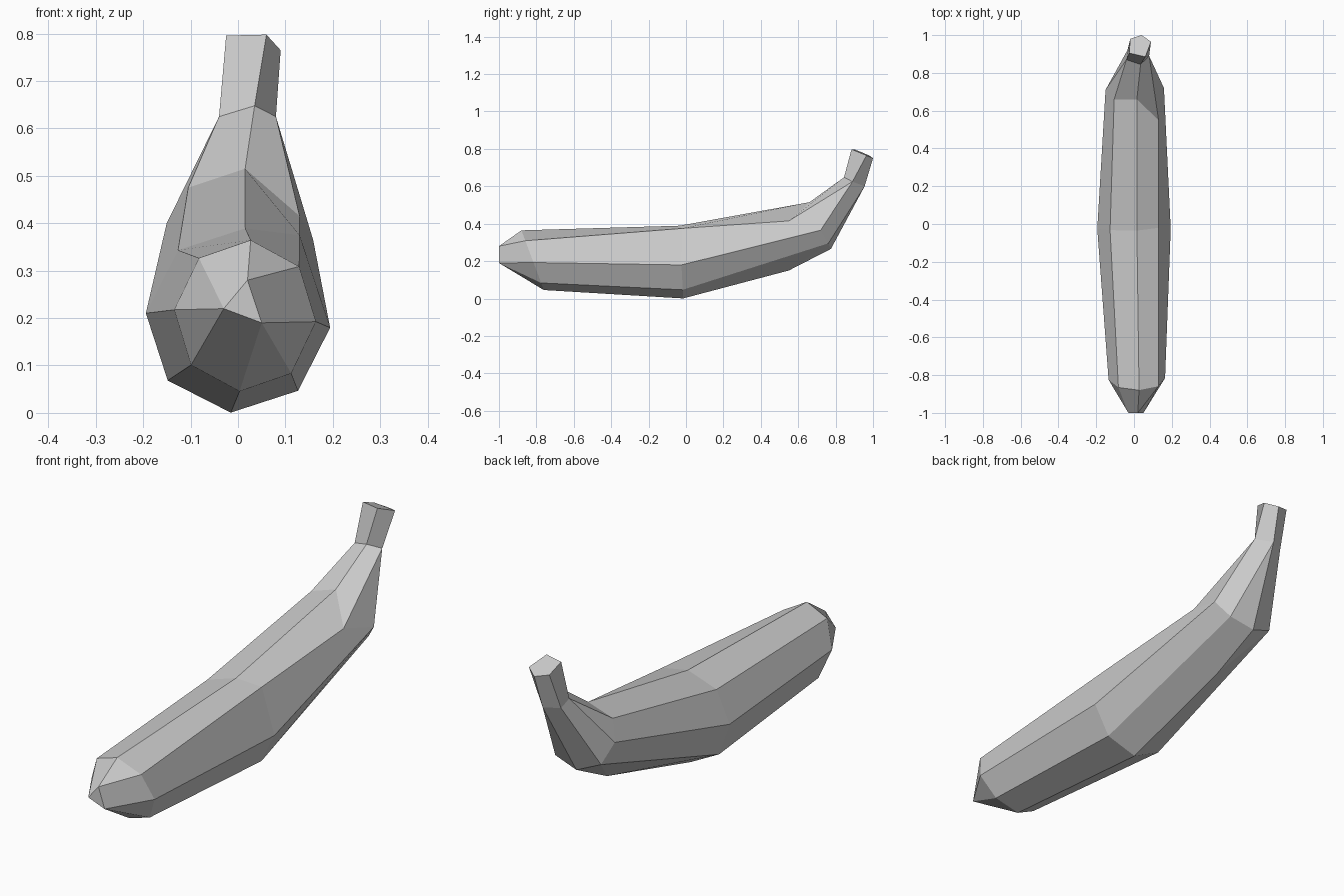
import bpy, bmesh
from math import sin, cos, radians
from mathutils import Vector

cube = bpy.data.objects.get("Cube")
if cube:
    bpy.data.objects.remove(cube, do_unlink=True)

SIDES = 8


def ring(x, y, z, rx, rz, lean):
    """Eight-sided cross-section, counted from the top edge towards -x."""
    points = []
    for i in range(SIDES):
        a = radians(85.5 + i * 360 / SIDES)
        points.append(Vector((x + rx * cos(a), y + lean * sin(a), z + rz * sin(a))))
    return points


def spread(points, order):
    """Share a few corners among the eight sides, so the edges converge."""
    return [Vector(points[int(i)]) for i in order]


# Blossom end: a small triangle
tip = spread([(.02, -1, .28), (-.03, -1, .22), (.05, -1, .19)], "01112220")

# Body sections, with the straight upper ridge on the +x side
front = ring(.015, -.82, .205, .15, .16, -.06)
middle = ring(0, -.025, .195, .195, .195, -.01)
middle[7] = Vector((.13, -.02, .375))
rear = ring(.004, .715, .39, .155, .125, -.06)
rear[0] = Vector((.015, .66, .515))
rear[1] = Vector((-.105, .66, .475))
rear[6].z = .365
rear[7] = Vector((.13, .55, .415))

# Extra keel corner under the rear bend
belly = [p.copy() for p in rear]
belly[4] = Vector((0, .55, .15))

# Stem: five corners at its base and at its cut end
stem_base = spread([(.035, .845, .648), (-.04, .87, .625), (-.035, .92, .6),
                    (.03, .955, .6), (.08, .89, .625)], "01123344")
stem_end = spread([(.06, .885, .798), (-.025, .905, .796), (-.02, .98, .765),
                   (.04, 1, .75), (.09, .965, .765)], "01123344")

# Skin the sections and weld shared corners
bm = bmesh.new()
rows = [[bm.verts.new(p) for p in section]
        for section in (tip, front, middle, belly, rear, stem_base, stem_end)]
for a, b in zip(rows, rows[1:]):
    for i in range(SIDES):
        j = (i + 1) % SIDES
        bm.faces.new((a[i], a[j], b[j], b[i]))
bm.faces.new(rows[0])
bm.faces.new(rows[-1])
bmesh.ops.remove_doubles(bm, verts=bm.verts[:], dist=.0001)
bmesh.ops.recalc_face_normals(bm, faces=bm.faces[:])

mesh = bpy.data.meshes.new("banana")
bm.to_mesh(mesh)
bm.free()
banana = bpy.data.objects.new("banana", mesh)
bpy.context.collection.objects.link(banana)

# Plain grey skin
grey = bpy.data.materials.new("light grey")
grey.use_nodes = True
color = (.6, .6, .6, 1)
grey.diffuse_color = color
grey.node_tree.nodes["Principled BSDF"].inputs["Base Color"].default_value = color
mesh.materials.append(grey)
